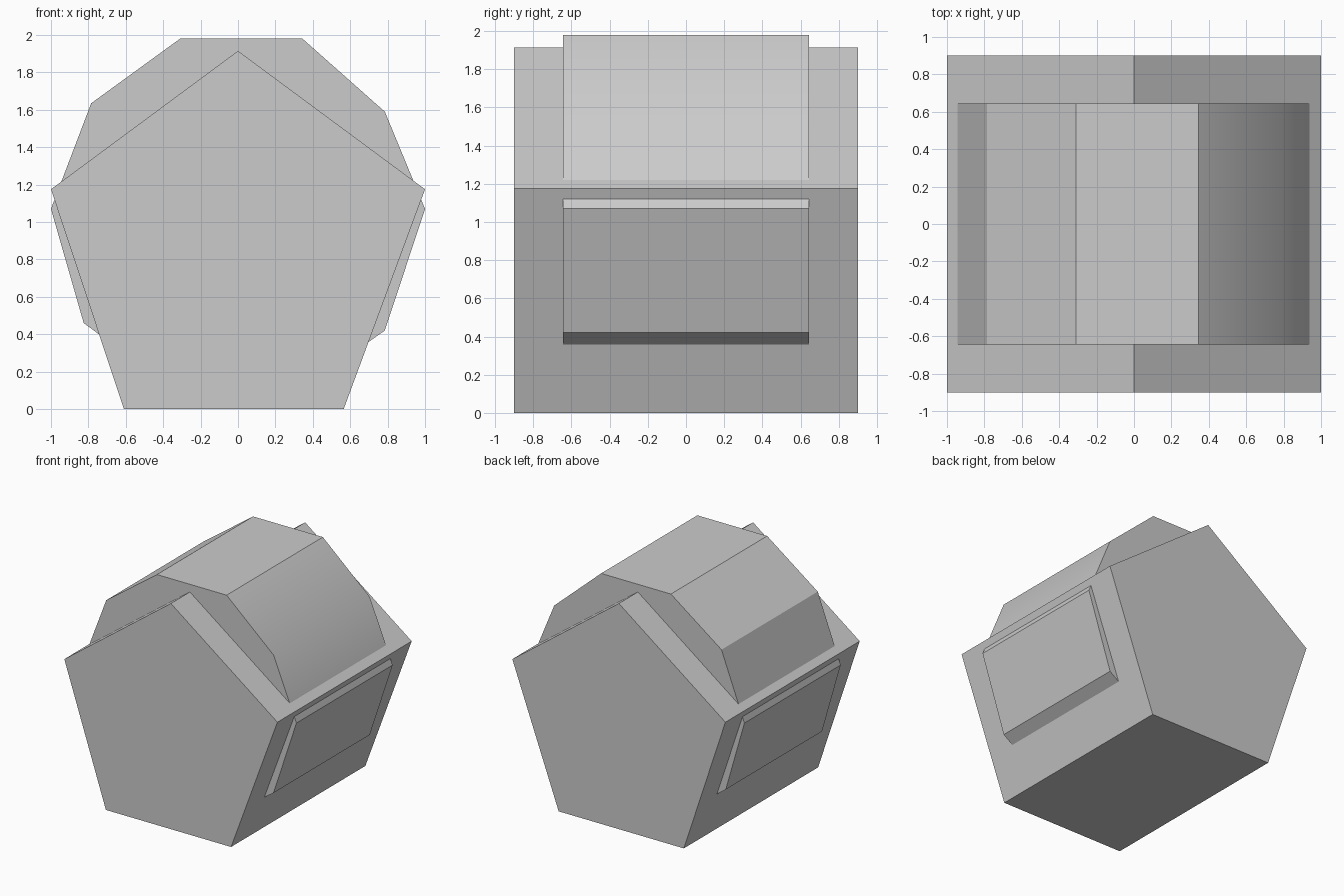
import bpy
import bmesh
import math

cube = bpy.data.objects.get("Cube")
if cube:
    bpy.data.objects.remove(cube, do_unlink=True)

# Single plain grey
grey = bpy.data.materials.new("plain grey")
grey.use_nodes = True
colour = (0.6, 0.6, 0.6, 1)
grey.diffuse_color = colour
grey.node_tree.nodes["Principled BSDF"].inputs["Base Color"].default_value = colour


def prism(name, profile, half_depth):
    """Extrude an x-z outline along y, centred on y = 0."""
    bm = bmesh.new()
    face = bm.faces.new([bm.verts.new((x, -half_depth, z)) for x, z in profile])
    extruded = bmesh.ops.extrude_face_region(bm, geom=[face], use_keep_orig=True)
    moved = [v for v in extruded["geom"] if isinstance(v, bmesh.types.BMVert)]
    bmesh.ops.translate(bm, verts=moved, vec=(0, 2 * half_depth, 0))
    bmesh.ops.recalc_face_normals(bm, faces=bm.faces)
    mesh = bpy.data.meshes.new(name)
    bm.to_mesh(mesh)
    bm.free()
    mesh.materials.append(grey)
    obj = bpy.data.objects.new(name, mesh)
    bpy.context.collection.objects.link(obj)
    bpy.ops.object.select_all(action="DESELECT")
    obj.select_set(True)
    bpy.context.view_layer.objects.active = obj
    bpy.ops.object.shade_smooth_by_angle(angle=math.radians(30))
    return obj


# Long five-sided body
prism("pentagonal_body",
      [(-0.61, 0), (0.565, 0), (1, 1.175), (0, 1.915), (-1, 1.175)], 0.9)

# Shorter eight-sided drum that breaks through the body's sides and roof
prism("octagonal_drum",
      [(-0.31, 0.08), (0.33, 0.1), (0.785, 0.42), (1, 1.07), (0.785, 1.59),
       (0.345, 1.98), (-0.31, 1.98), (-0.785, 1.635), (-1, 1.07), (-0.825, 0.46)],
      0.645)
